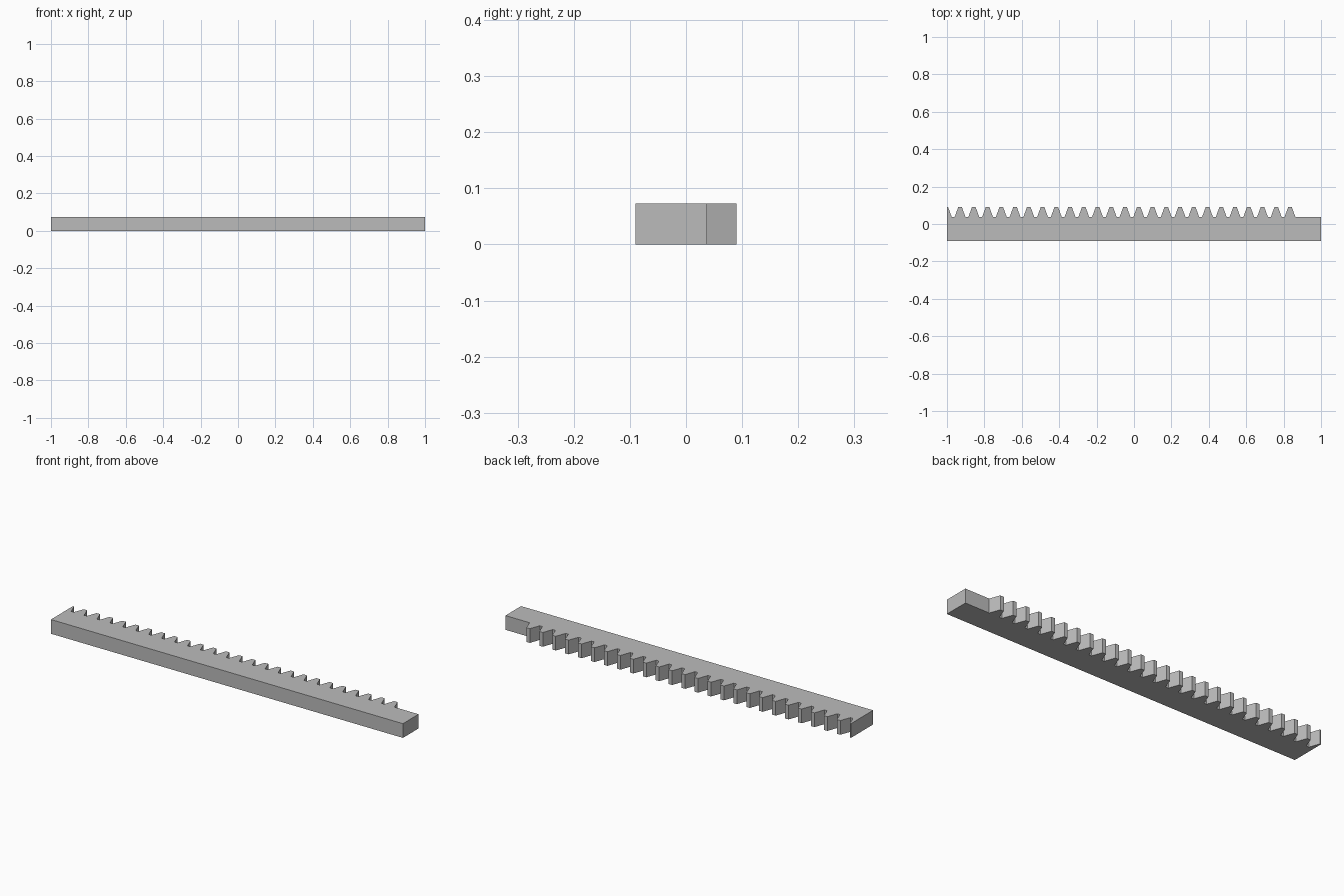
import bpy
import bmesh
from math import tan, radians, pi

if "Cube" in bpy.data.objects:
    bpy.data.objects.remove(bpy.data.objects["Cube"], do_unlink=True)

PITCH = 0.0735              # spacing of the teeth
TEETH = 26                  # the first one is cut through by the bar end
LAST = 0.834                # centre of the last tooth
BACK, ROOT, TIP = -0.09, 0.037, 0.09
HEIGHT = 0.073

# Standard rack tooth: straight flanks at a 20 degree pressure angle
module = PITCH / pi
slope = tan(radians(20))
half_tip = PITCH / 4 - module * slope
half_root = half_tip + (TIP - ROOT) * slope

# Steel material
steel = bpy.data.materials.new("steel grey")
steel.use_nodes = True
colour = (0.5, 0.5, 0.5, 1)
steel.diffuse_color = colour
steel.node_tree.nodes["Principled BSDF"].inputs["Base Color"].default_value = colour

# Outline of bar and teeth, running from the plain end to the cut tooth
outline = [(-1, BACK), (1, BACK), (1, ROOT)]
for i in range(TEETH):
    c = LAST - i * PITCH
    outline.append((c + half_root, ROOT))
    outline.append((c + half_tip, TIP))
    if i < TEETH - 1:
        outline.append((c - half_tip, TIP))
        outline.append((c - half_root, ROOT))
outline.append((-1, TIP))

# Extrude the outline into a solid
bm = bmesh.new()
face = bm.faces.new([bm.verts.new((x, y, 0)) for x, y in outline])
solid = bmesh.ops.extrude_face_region(bm, geom=[face])
top = [v for v in solid["geom"] if isinstance(v, bmesh.types.BMVert)]
bmesh.ops.translate(bm, verts=top, vec=(0, 0, HEIGHT))
bmesh.ops.recalc_face_normals(bm, faces=bm.faces)

mesh = bpy.data.meshes.new("gear_rack")
bm.to_mesh(mesh)
bm.free()
mesh.materials.append(steel)
rack = bpy.data.objects.new("gear_rack", mesh)
bpy.context.collection.objects.link(rack)
